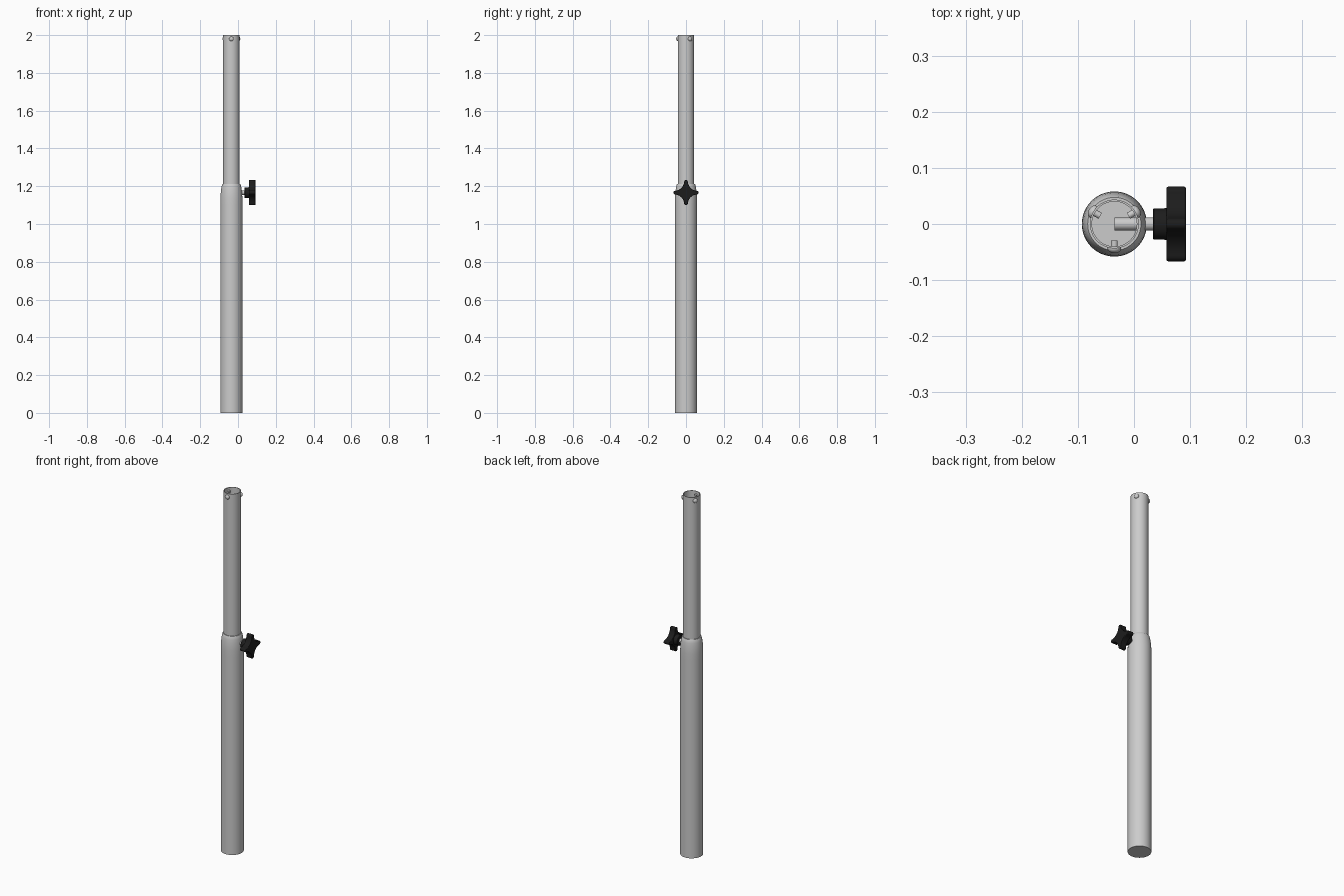
import bpy, bmesh, math
from mathutils import Matrix, Vector

if "Cube" in bpy.data.objects:
    bpy.data.objects.remove(bpy.data.objects["Cube"])

AX = -0.035          # x of the pole axis
KZ = 1.166           # height of the clamp knob

black = bpy.data.materials.new("black_plastic")
black.diffuse_color = (0.012, 0.012, 0.012, 1)
black.use_nodes = True
black.node_tree.nodes["Principled BSDF"].inputs["Base Color"].default_value = black.diffuse_color


def finish(name, bm, mat=None):
    bmesh.ops.remove_doubles(bm, verts=bm.verts, dist=1e-5)
    bmesh.ops.recalc_face_normals(bm, faces=bm.faces)
    me = bpy.data.meshes.new(name)
    bm.to_mesh(me)
    bm.free()
    ob = bpy.data.objects.new(name, me)
    bpy.context.collection.objects.link(ob)
    if mat:
        me.materials.append(mat)
    bpy.context.view_layer.objects.active = ob
    bpy.ops.object.select_all(action='DESELECT')
    ob.select_set(True)
    bpy.ops.object.shade_smooth_by_angle(angle=math.radians(35))
    return ob


def lathe(name, profile, matrix, steps=48, closed=False, mat=None):
    """Revolve (radius, height) points around local z, then place with matrix."""
    bm = bmesh.new()
    vs = [bm.verts.new((r, 0, z)) for r, z in profile]
    es = [bm.edges.new(p) for p in zip(vs, vs[1:])]
    if closed:
        es.append(bm.edges.new((vs[-1], vs[0])))
    bmesh.ops.spin(bm, geom=vs + es, cent=(0, 0, 0), axis=(0, 0, 1),
                   angle=2 * math.pi, steps=steps, use_merge=True)
    bm.transform(matrix)
    return finish(name, bm, mat)


pole = Matrix.Translation((AX, 0, 0))
along_x = Matrix.Rotation(math.pi / 2, 4, 'Y')   # local z -> +x

# Lower tube, closed at the bottom
lathe("lower_tube", [(0, 0), (0.058, 0), (0.058, 1.10), (0.0435, 1.10),
                     (0.0435, 0.004), (0, 0.004)], pole, 64)

# Tapered collar that grips the upper tube
lathe("collar", [(0.058, 1.10), (0.058, 1.135), (0.0572, 1.155), (0.0555, 1.175),
                 (0.053, 1.193), (0.050, 1.207), (0.0475, 1.211),
                 (0.0435, 1.211), (0.0435, 1.10)], pole, 64, True)

# Upper tube, open at the top
lathe("upper_tube", [(0.0435, 1.0), (0.0435, 2.0), (0.040, 2.0), (0.040, 1.0)],
      pole, 64, True)

# Three dome-headed screws around the top
for i, deg in enumerate((30, 150, 270)):
    m = (Matrix.Translation((AX, 0, 1.98))
         @ Matrix.Rotation(math.radians(deg), 4, 'Z') @ along_x)
    dome = [(0.012 * math.cos(a), 0.044 + 0.008 * math.sin(a))
            for a in (math.pi / 2 * k / 6 for k in range(6))]
    lathe(f"top_screw_{i + 1}", [(0, 0.029), (0.006, 0.029), (0.006, 0.041),
                                 (0.012, 0.041)] + dome + [(0, 0.052)], m, 24)

# Clamp bolt reaching the pole axis
clamp = Matrix.Translation((0, 0, KZ)) @ along_x
lathe("clamp_bolt", [(0, -0.035), (0.0115, -0.035), (0.0115, 0.04), (0, 0.04)],
      clamp, 32)

# Knob hub
lathe("knob_hub", [(0, 0.034), (0.026, 0.034), (0.028, 0.036), (0.028, 0.054),
                   (0.030, 0.062), (0, 0.062)], clamp, 48, mat=black)

# Four-armed knob: rounded tips joined by concave arcs
bm = bmesh.new()
outline = []
for q in range(4):
    rot = Matrix.Rotation(q * math.pi / 2, 2)
    for k in range(9):
        a = math.pi * (k / 8 - 0.5)
        outline.append(rot @ Vector((0.0565 + 0.010 * math.cos(a), 0.010 * math.sin(a))))
    for k in range(1, 12):
        a = math.radians(266 - 172 * 0.5 * k / 12 + 0)
        outline.append(rot @ Vector((0.06 + 0.05 * math.cos(a), 0.06 + 0.05 * math.sin(a))))
face = bm.faces.new([bm.verts.new((p.x, p.y, 0.058)) for p in outline])
top = bmesh.ops.extrude_face_region(bm, geom=[face])
bmesh.ops.translate(bm, verts=[v for v in top['geom'] if isinstance(v, bmesh.types.BMVert)],
                    vec=(0, 0, 0.0345))
bm.transform(clamp)
knob = finish("star_knob", bm, black)
bev = knob.modifiers.new("rounded_rim", 'BEVEL')
bev.width = 0.003
bev.segments = 3
bev.limit_method = 'ANGLE'
bev.angle_limit = math.radians(60)
